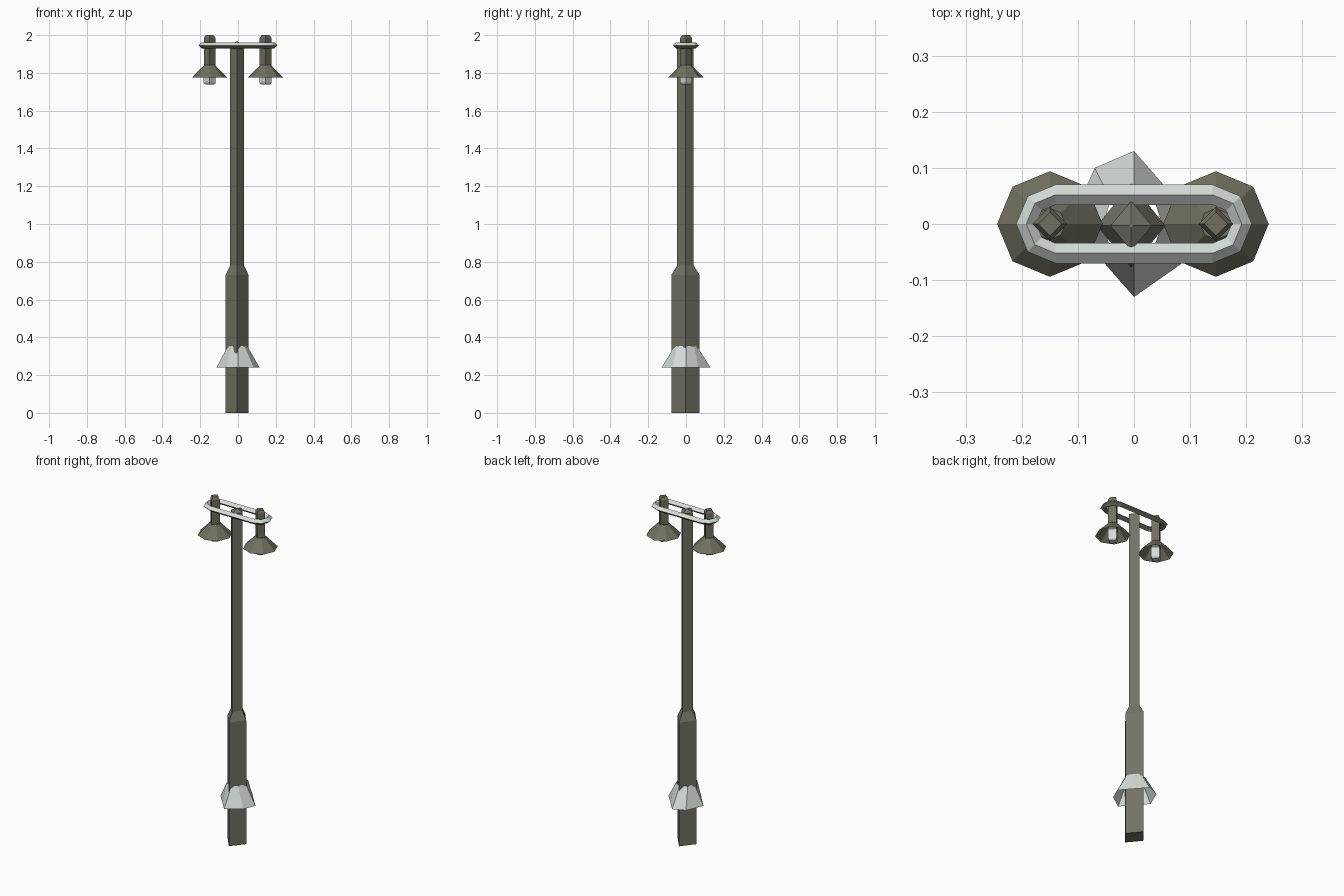
import bpy, bmesh, math

if "Cube" in bpy.data.objects:
    bpy.data.objects.remove(bpy.data.objects["Cube"])


def mat(name, rgb):
    m = bpy.data.materials.new(name)
    m.diffuse_color = (*rgb, 1)
    m.use_nodes = True
    m.node_tree.nodes["Principled BSDF"].inputs["Base Color"].default_value = m.diffuse_color
    return m


POLE = mat("olive grey metal", (0.17, 0.17, 0.135))
LAMP = mat("olive lamp metal", (0.165, 0.16, 0.115))
LIGHT = mat("pale grey", (0.66, 0.71, 0.68))


def loft(name, rings, mats, closed=False, caps=(True, True), rule=None):
    """Skin equal-length rings of points; optionally wrap round to the first."""
    bm = bmesh.new()
    vs = [[bm.verts.new(p) for p in r] for r in rings]
    n = len(vs[0])
    for k in range(len(vs) if closed else len(vs) - 1):
        a, b = vs[k], vs[(k + 1) % len(vs)]
        for i in range(n):
            j = (i + 1) % n
            bm.faces.new((a[i], a[j], b[j], b[i]))
    if not closed:
        if caps[0]:
            bm.faces.new(vs[0][::-1])
        if caps[1]:
            bm.faces.new(vs[-1])
    bmesh.ops.recalc_face_normals(bm, faces=bm.faces)
    if rule:
        for f in bm.faces:
            f.material_index = rule(f)
    me = bpy.data.meshes.new(name)
    bm.to_mesh(me)
    bm.free()
    for m in mats:
        me.materials.append(m)
    ob = bpy.data.objects.new(name, me)
    bpy.context.collection.objects.link(ob)
    return ob


def ring(n, rx, ry, z, cx=0, cy=0):
    return [(cx + rx * math.cos(math.tau * i / n),
             cy + ry * math.sin(math.tau * i / n), z) for i in range(n)]


# Square post set cornerwise, stepped in above the base, with a pointed top
post = [(0, .061, .075), (.73, .061, .075), (.78, .037, .044),
        (1.95, .037, .044), (1.966, .003, .003)]
loft("post", [ring(4, rx, ry, z, -.005, -.003) for z, rx, ry in post], [POLE])

# Pale folded collar around the base, open top and bottom
skirt = [(.114, 0), (.057, .065), (0, .13), (-.07, .10),
         (-.114, 0), (-.057, -.065), (0, -.13), (.083, -.072)]
neck = [(.05, 0), (.036, .044), (0, .058), (-.042, .044),
        (-.054, 0), (-.042, -.046), (0, -.06), (.034, -.046)]
loft("collar", [[(x, y, .24) for x, y in skirt],
                [(x, y, .353) for x, y in neck]], [LIGHT], caps=(False, False))

# Long oval hoop with a diamond section: pale above, dark below
section = [(.070, 1.946), (.052, 1.962), (.034, 1.946), (.052, 1.930)]
hoop = []
for side, start in ((1, -90), (-1, 90)):
    for k in range(5):
        a = math.radians(start + 45 * k)
        hoop.append([(side * .14 + r * math.cos(a), r * math.sin(a), z)
                     for r, z in section])
loft("hoop", hoop, [LAMP, LIGHT], closed=True,
     rule=lambda f: 1 if f.calc_center_median().z > 1.946 else 0)

# Two hanging lamps: stem, shade and bulb
for side, label in ((-1, "left"), (1, "right")):
    cx = side * .148 - .002
    stem = [(1.80, .031), (1.985, .031), (2.0, .021)]
    loft(label + "_stem", [ring(4, r, r, z, cx) for z, r in stem], [LAMP])
    shade = [(1.775, .094), (1.842, .028)]
    loft(label + "_shade", [ring(8, r, r, z, cx) for z, r in shade], [LAMP],
         caps=(False, True))
    bulb = [(1.738, .024), (1.748, .032), (1.80, .032)]
    loft(label + "_bulb", [ring(4, r, r, z, cx) for z, r in bulb], [LIGHT])
